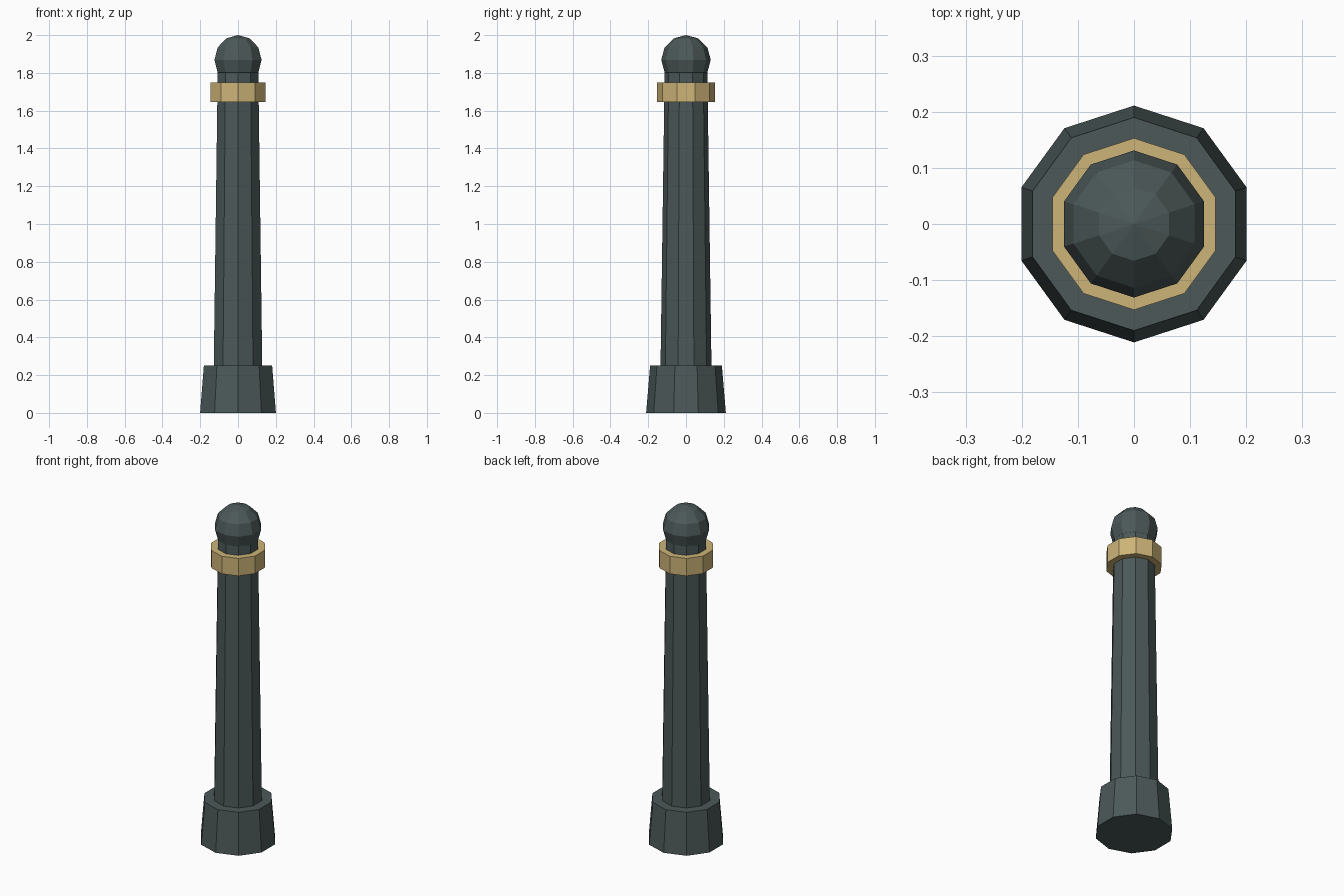
import bpy
import bmesh
from math import sin, cos, pi, tau

SIDES = 10

if "Cube" in bpy.data.objects:
    bpy.data.objects.remove(bpy.data.objects["Cube"], do_unlink=True)


def make_material(name, colour):
    mat = bpy.data.materials.new(name)
    mat.use_nodes = True
    mat.diffuse_color = colour
    bsdf = next(n for n in mat.node_tree.nodes if n.type == "BSDF_PRINCIPLED")
    bsdf.inputs["Base Color"].default_value = colour
    return mat


def turned_part(name, profile, mat):
    """Turn a bottom-to-top (radius, height) profile; ends are capped."""
    bm = bmesh.new()
    rings = []
    for radius, z in profile:
        angles = [tau * i / SIDES for i in range(SIDES)]
        rings.append([bm.verts.new((radius * sin(a), -radius * cos(a), z))
                      for a in angles])
    for low, high in zip(rings, rings[1:]):
        for i in range(SIDES):
            j = (i + 1) % SIDES
            bm.faces.new((low[i], low[j], high[j], high[i]))
    bm.faces.new(rings[0][::-1])
    bm.faces.new(rings[-1])
    # Collapse the ring at a pole to one point
    bmesh.ops.remove_doubles(bm, verts=bm.verts[:], dist=0.0001)
    bmesh.ops.recalc_face_normals(bm, faces=bm.faces[:])
    mesh = bpy.data.meshes.new(name)
    bm.to_mesh(mesh)
    bm.free()
    mesh.materials.append(mat)
    obj = bpy.data.objects.new(name, mesh)
    bpy.context.collection.objects.link(obj)
    return obj


iron = make_material("dark grey green iron", (0.072, 0.098, 0.098, 1))
gold = make_material("pale gold", (0.61, 0.456, 0.188, 1))

# Flared foot and tapering post
turned_part("base", [(0.211, 0), (0.19, 0.25)], iron)
turned_part("shaft", [(0.135, 0.24), (0.113, 1.81)], iron)

# Raised collar band
turned_part("collar", [(0.153, 1.645), (0.153, 1.75)], gold)

# Faceted ball on top, from its lower bands up to the pole
ball, centre = 0.131, 1.869
arc = [(ball * cos(k * pi / 6), centre + ball * sin(k * pi / 6))
       for k in range(-2, 3)]
turned_part("ball_top", arc + [(0.00001, centre + ball)], iron)
